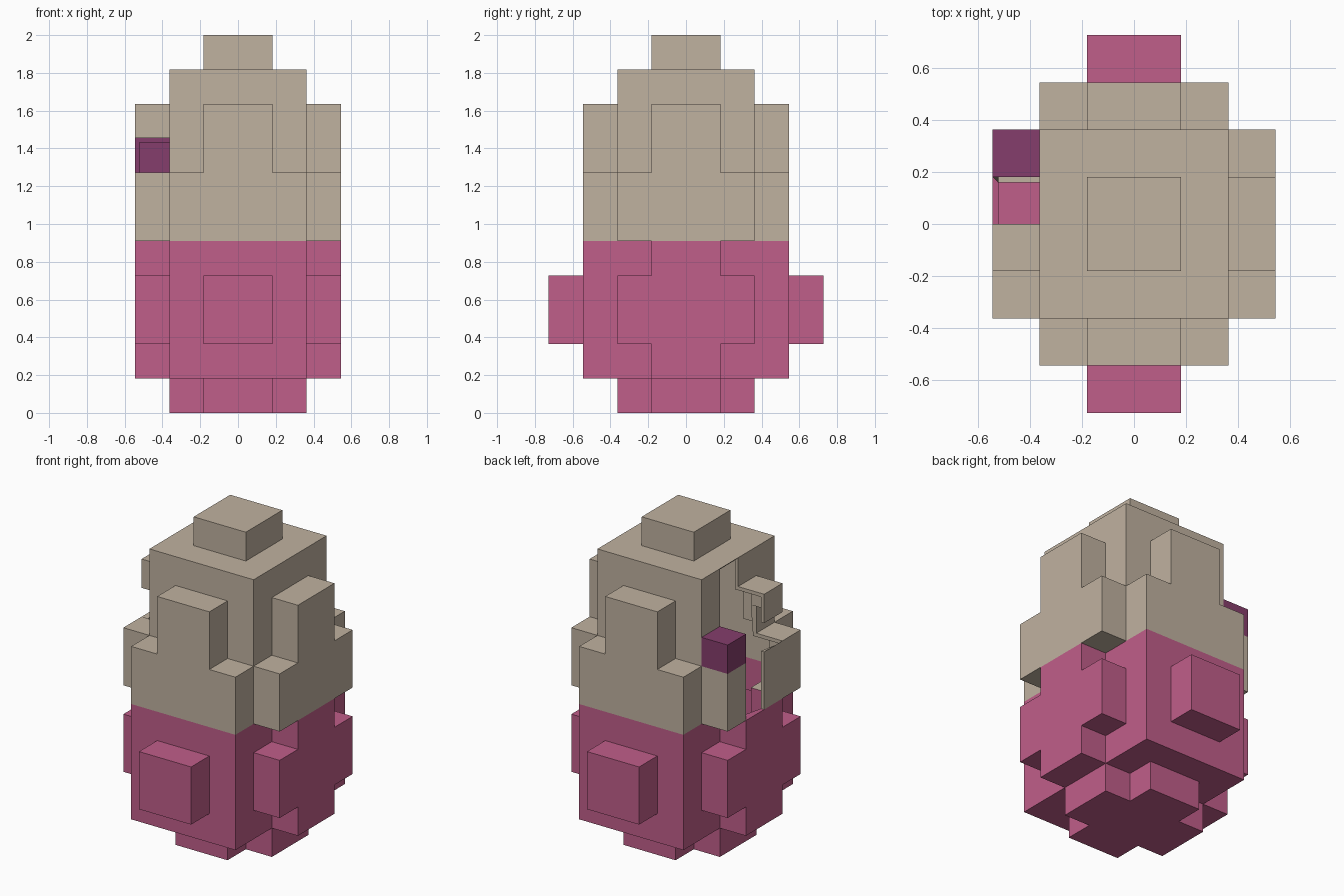
import bpy
from mathutils import Vector

cube = bpy.data.objects.get("Cube")
if cube:
    bpy.data.objects.remove(cube, do_unlink=True)

U = 2 / 11          # size of one block
WALL = U / 8        # thickness of the hollow shell


def material(name, rgb):
    m = bpy.data.materials.new(name)
    m.use_nodes = True
    m.diffuse_color = (*rgb, 1)
    m.node_tree.nodes["Principled BSDF"].inputs["Base Color"].default_value = (*rgb, 1)
    return m


PARTS = {
    "lower_shell": material("pink", (0.527, 0.112, 0.254)),
    "upper_shell": material("tan", (0.527, 0.445, 0.352)),
    "side_block": material("purple", (0.235, 0.048, 0.150)),
}


def block(x0, x1, y0, y1, z0, z1):
    return {(x, y, z) for x in range(x0, x1) for y in range(y0, y1) for z in range(z0, z1)}


# Solid volume in whole blocks
side_block = block(-3, -2, 1, 2, 7, 8)
solid = set().union(
    block(-2, 2, -1, 1, 0, 1), block(-1, 1, -2, 2, 0, 1),   # cross-shaped foot
    block(-2, 2, -3, 3, 1, 7),                              # body
    block(-2, 2, -2, 2, 7, 10),                             # shoulders
    block(-1, 1, -1, 1, 10, 11),                            # cap
    block(-1, 1, -3, 3, 7, 9),                              # front and back ridges
    block(-1, 1, -4, 4, 2, 4),                              # front and back knobs
    block(-3, 3, -1, 1, 1, 9),                              # side ridges
    block(-3, 3, -2, 2, 2, 4), block(-3, 3, -2, 2, 5, 7),   # side bulges
    side_block)

# Broken opening in the right side
broken = block(-3, -2, 0, 1, 5, 9) | block(-3, -2, -1, 0, 7, 8)
broken_faces = {((-2, 0, 9), (-1, 0, 0))}


def part_of(cell):
    if cell in side_block:
        return "side_block"
    return "lower_shell" if cell[2] < 5 else "upper_shell"


# Outer skin: every exposed block face that is not broken away
skin = []
normals = {}        # grid corner -> face directions meeting there
edge_use = {}       # grid edge -> number of skin faces
for cell in sorted(solid - broken):
    for axis in range(3):
        for sign in (-1, 1):
            d = tuple(sign if i == axis else 0 for i in range(3))
            if tuple(c + o for c, o in zip(cell, d)) in solid or (cell, d) in broken_faces:
                continue
            quad = []
            for a, b in ((0, 0), (1, 0), (1, 1), (0, 1)):
                p = list(cell)
                p[axis] += sign > 0
                p[(axis + 1) % 3] += a
                p[(axis + 2) % 3] += b
                quad.append(tuple(p))
            if sign < 0:
                quad.reverse()
            skin.append((part_of(cell), quad))
            for i, p in enumerate(quad):
                normals.setdefault(p, set()).add(d)
                e = frozenset((p, quad[(i + 1) % 4]))
                edge_use[e] = edge_use.get(e, 0) + 1


def outer(p):
    return Vector(p) * U


def inner(p):
    return outer(p) - WALL * sum((Vector(d) for d in normals[p]), Vector())


# Each part gets its outer skin, inner skin and the rims of the opening
for name, mat in PARTS.items():
    verts, faces, index = [], [], {}

    def vert(p, inside):
        if (p, inside) not in index:
            index[p, inside] = len(verts)
            verts.append(inner(p) if inside else outer(p))
        return index[p, inside]

    for part, quad in skin:
        if part != name:
            continue
        faces.append([vert(p, False) for p in quad])
        faces.append([vert(p, True) for p in reversed(quad)])
        for i, p in enumerate(quad):
            q = quad[(i + 1) % 4]
            if edge_use[frozenset((p, q))] == 1:
                faces.append([vert(q, False), vert(p, False), vert(p, True), vert(q, True)])
    mesh = bpy.data.meshes.new(name)
    mesh.from_pydata(verts, [], faces)
    mesh.materials.append(mat)
    mesh.update()
    obj = bpy.data.objects.new(name, mesh)
    bpy.context.collection.objects.link(obj)
